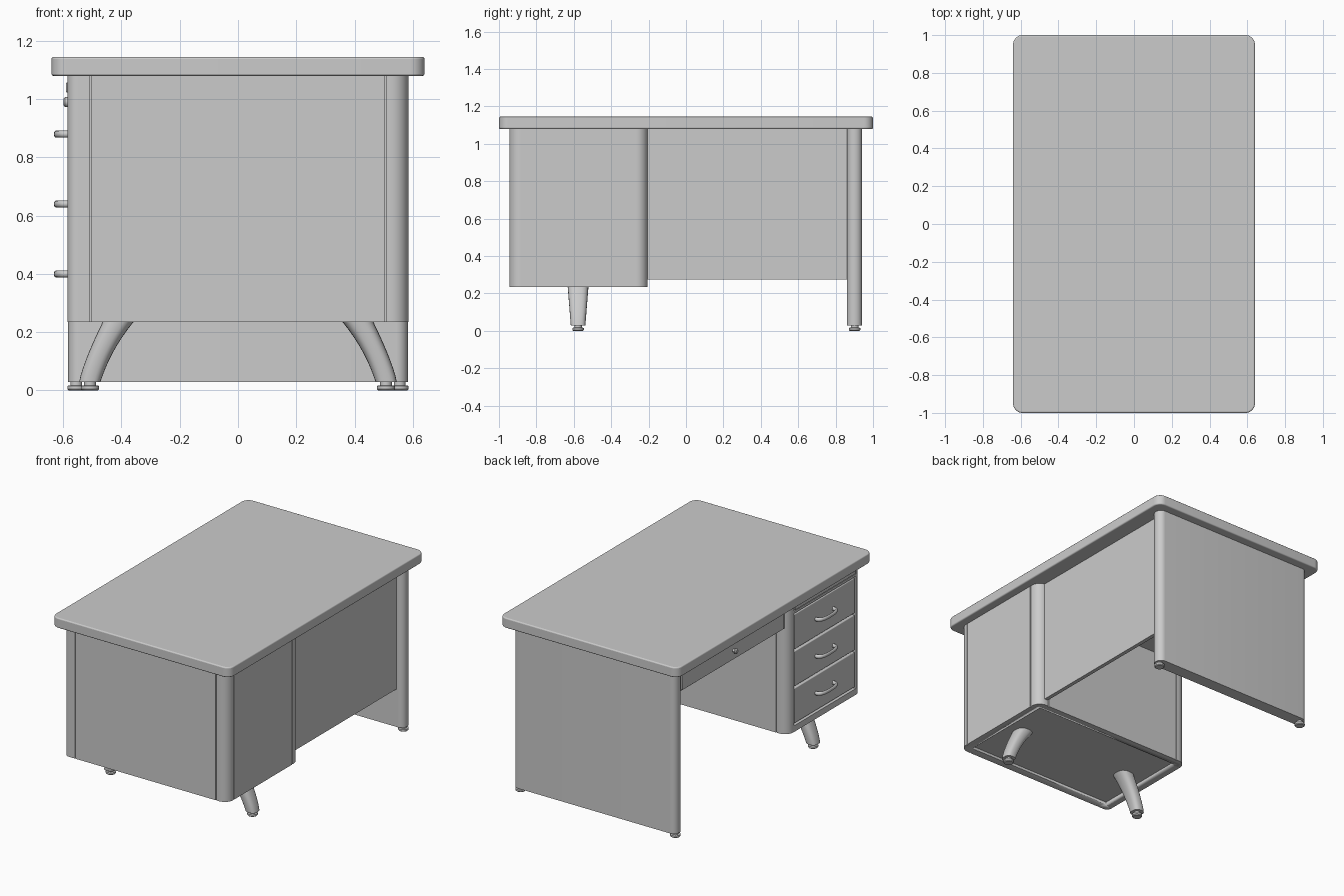
import bpy, bmesh
from math import sin, cos, pi, radians
from mathutils import Vector

if "Cube" in bpy.data.objects:
    bpy.data.objects.remove(bpy.data.objects["Cube"])


def finish(name, bm, bevel=0.0, smooth=True):
    bmesh.ops.recalc_face_normals(bm, faces=bm.faces)
    me = bpy.data.meshes.new(name)
    bm.to_mesh(me)
    bm.free()
    ob = bpy.data.objects.new(name, me)
    bpy.context.collection.objects.link(ob)
    if bevel:
        m = ob.modifiers.new("bevel", 'BEVEL')
        m.width, m.segments, m.limit_method = bevel, 3, 'ANGLE'
        m.angle_limit = radians(40)
    if smooth:
        bpy.ops.object.select_all(action='DESELECT')
        ob.select_set(True)
        bpy.context.view_layer.objects.active = ob
        bpy.ops.object.shade_smooth_by_angle(angle=radians(35))
    return ob


def loft(name, rings, bevel=0.0):
    """Skin a list of closed rings and cap both ends."""
    bm = bmesh.new()
    vs = [[bm.verts.new(p) for p in r] for r in rings]
    n = len(vs[0])
    for a, b in zip(vs, vs[1:]):
        for i in range(n):
            bm.faces.new((a[i], a[(i + 1) % n], b[(i + 1) % n], b[i]))
    bm.faces.new(vs[0][::-1])
    bm.faces.new(vs[-1])
    return finish(name, bm, bevel)


def prism(name, pts, z0, z1, bevel=0.0):
    return loft(name, [[(x, y, z) for x, y in pts] for z in (z0, z1)], bevel)


def box(name, x0, x1, y0, y1, z0, z1, bevel=0.0):
    return prism(name, [(x0, y0), (x1, y0), (x1, y1), (x0, y1)], z0, z1, bevel)


def arc(cx, cy, r, a0, n=8):
    return [(cx + r * cos(radians(a0 + 90 * i / n)), cy + r * sin(radians(a0 + 90 * i / n)))
            for i in range(n + 1)]


def rounded(x0, x1, y0, y1, r):
    return (arc(x1 - r, y0 + r, r, -90) + arc(x1 - r, y1 - r, r, 0)
            + arc(x0 + r, y1 - r, r, 90) + arc(x0 + r, y0 + r, r, 180))


def groove(x, y, dx, dy, w=0.006):
    """Narrow seam cut into a side running in direction (dx, dy)."""
    nx, ny = -dy * w, dx * w
    return [(x, y), (x + nx, y + ny), (x + nx + dx * w, y + ny + dy * w), (x + dx * w, y + dy * w)]


def foot(name, x, y):
    prof = [(0.020, 0.034), (0.020, 0.018), (0.031, 0.016), (0.031, 0.005), (0.026, 0.0)]
    loft(name, [[(x + r * cos(2 * pi * i / 20), y + r * sin(2 * pi * i / 20), z) for i in range(20)]
                for r, z in prof])


# Desk top
prism("desk_top", rounded(-0.64, 0.64, -1, 1, 0.05), 1.08, 1.145, 0.007)

# Drawer pedestal: rounded corner posts, panel seams, drawer opening on -x side
X, Y0, Y1, R, RF = 0.585, -0.945, -0.205, 0.06, 0.035
D0, D1 = -0.905, -0.272
plan = arc(X - R, Y0 + R, R, -90)
plan += groove(X, -0.88, 0, 1) + groove(X, -0.282, 0, 1)
plan += arc(X - R, Y1 - R, R, 0)
plan += groove(0.508, Y1, -1, 0) + groove(-0.502, Y1, -1, 0)
plan += arc(-X + R, Y1 - R, R, 90)
plan += [(-X, D1), (-X + 0.03, D1), (-X + 0.03, D0), (-X, D0)]
plan += arc(-X + RF, Y0 + RF, RF, 180)
plan += groove(-0.508, Y0, 1, 0) + groove(0.502, Y0, 1, 0)
pedestal = prism("pedestal", plan, 0.235, 1.08)

# Shallow recess under the pedestal
cutter = box("base_recess_cutter", -0.53, 0.53, -0.895, -0.255, 0.2, 0.252)
cutter.hide_render = True
cutter.display_type = 'WIRE'
cut = pedestal.modifiers.new("recess", 'BOOLEAN')
cut.operation, cut.object = 'DIFFERENCE', cutter

# Rails and pull-out board across the drawer opening
box("bottom_rail", -X, -X + 0.04, D0, D1, 0.235, 0.275)
box("top_rail", -X, -X + 0.04, D0, D1, 1.063, 1.08)
box("board_rail", -X, -X + 0.04, D0, D1, 1.003, 1.018)
box("pull_out_board", -X - 0.005, -X + 0.04, D0 + 0.006, D1 - 0.006, 1.023, 1.058, 0.004)

# Drawers with bow handles
yc = (D0 + D1) / 2
for k, z in enumerate((0.40, 0.64, 0.88), 1):
    box(f"drawer_front_{k}", -X + 0.003, -X + 0.04, D0 + 0.006, D1 - 0.006,
        z - 0.114, z + 0.114, 0.005)
    rings = []
    for i in range(21):
        t = pi * i / 20
        c, s = cos(t), sin(t)
        p = Vector((-X + 0.008 - 0.048 * s ** 0.6, yc + 0.09 * (abs(c) ** 0.8) * (1 if c > 0 else -1), z))
        out = Vector((-s, c * 0.8, 0)).normalized()
        w = 0.007 + 0.004 * abs(c)
        rings.append([p + out * w * cos(a) + Vector((0, 0, 0.012 * sin(a)))
                      for a in (2 * pi * j / 12 for j in range(12))])
    loft(f"drawer_handle_{k}", rings)

# Splayed curved legs, with feet
for side, s in (("left", -1), ("right", 1)):
    rings = []
    for i in range(11):
        t = i / 10                                  # 0 at foot, 1 at pedestal
        z = 0.03 + 0.225 * t
        outer = 0.545 - 0.09 * t ** 1.25
        inner = 0.472 - 0.075 * t - 0.055 * t ** 2.2
        hy = 0.039 + 0.018 * t
        cx, hx = (outer + inner) / 2, (outer - inner) / 2
        ring = []
        for j in range(24):
            c, q = cos(2 * pi * j / 24), sin(2 * pi * j / 24)
            ring.append((s * (cx + hx * abs(c) ** 0.75 * (1 if c > 0 else -1)),
                         -0.577 + hy * abs(q) ** 0.75 * (1 if q > 0 else -1), z))
        rings.append(ring)
    loft(f"pedestal_leg_{side}", rings)
    foot(f"leg_foot_{side}", s * 0.508, -0.577)
    foot(f"end_panel_foot_{side}", s * 0.555, 0.902)

# End panel with rounded vertical edges
prism("end_panel", rounded(-0.583, 0.583, 0.86, 0.942, 0.04), 0.03, 1.08)

# Modesty panel between pedestal and end panel
box("modesty_panel", 0.51, 0.535, -0.21, 0.87, 0.275, 1.08)

# Centre drawer over the knee space, with a small knob
box("centre_drawer", -0.56, 0.1, -0.21, 0.87, 0.925, 1.08)
box("centre_drawer_front", -0.57, -0.55, -0.19, 0.85, 0.93, 1.055, 0.004)
knob = [(0.009, -0.565), (0.009, -0.582), (0.017, -0.586), (0.017, -0.594), (0.011, -0.599)]
loft("centre_drawer_knob", [[(x, 0.33 + r * cos(2 * pi * i / 16), 0.99 + r * sin(2 * pi * i / 16))
                             for i in range(16)] for r, x in knob])
